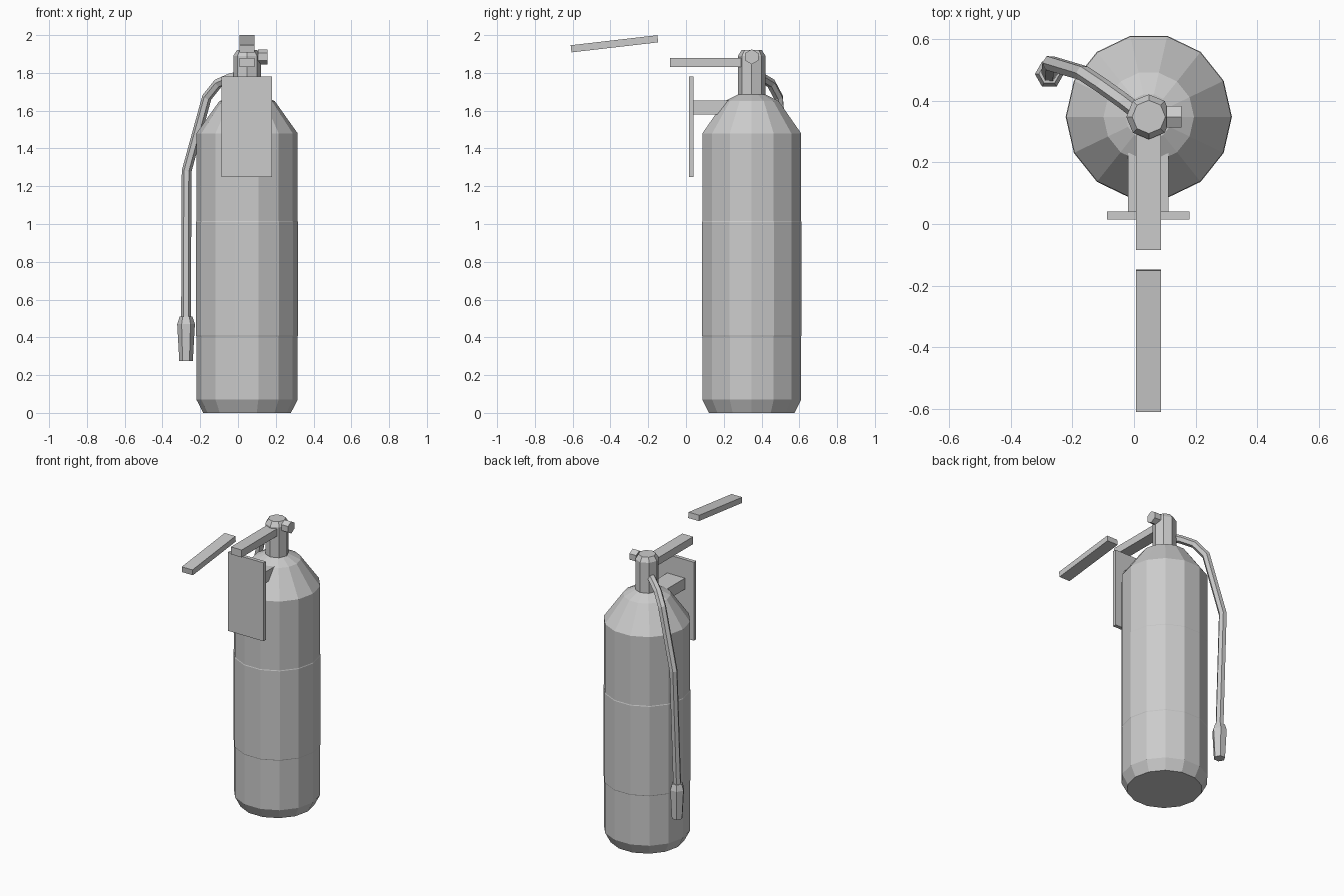
import bpy, bmesh, math
from mathutils import Matrix, Vector

default = bpy.data.objects.get("Cube")
if default:
    bpy.data.objects.remove(default, do_unlink=True)

GREY = (0.6, 0.6, 0.6, 1)
grey = bpy.data.materials.new("light grey")
grey.diffuse_color = GREY
grey.use_nodes = True
grey.node_tree.nodes["Principled BSDF"].inputs["Base Color"].default_value = GREY

CX, CY = 0.048, 0.348  # axis of the tank


def add_mesh(name, bm):
    bmesh.ops.recalc_face_normals(bm, faces=bm.faces)
    mesh = bpy.data.meshes.new(name)
    bm.to_mesh(mesh)
    bm.free()
    mesh.materials.append(grey)
    obj = bpy.data.objects.new(name, mesh)
    bpy.context.collection.objects.link(obj)
    return obj


def lathe(name, profile, sides, origin, tilt=Matrix()):
    """Capped solid from (radius, height) rings."""
    bm = bmesh.new()
    rings = []
    for r, h in profile:
        angles = [math.tau * i / sides for i in range(sides)]
        rings.append([bm.verts.new((r * math.cos(a), r * math.sin(a), h)) for a in angles])
    for low, high in zip(rings, rings[1:]):
        for i in range(sides):
            j = (i + 1) % sides
            bm.faces.new((low[i], low[j], high[j], high[i]))
    bm.faces.new(rings[0][::-1])
    bm.faces.new(rings[-1])
    bm.transform(Matrix.Translation(origin) @ tilt)
    return add_mesh(name, bm)


def box(name, low, high, pitch=0):
    low, high = Vector(low), Vector(high)
    bm = bmesh.new()
    bmesh.ops.create_cube(bm, size=1)
    bm.transform(Matrix.Translation((low + high) / 2)
                 @ Matrix.Rotation(math.radians(pitch), 4, 'X')
                 @ Matrix.Diagonal((*(high - low), 1)))
    return add_mesh(name, bm)


# Tank with chamfered foot, sloped shoulder and shallow crown
lathe("tank", [(0.232, 0), (0.268, 0.07), (0.268, 0.405), (0.27, 0.41), (0.27, 1.01),
               (0.268, 1.015), (0.268, 1.48), (0.147, 1.65), (0.075, 1.685)], 14, (CX, CY, 0))

# Valve and side gauge
lathe("valve_neck", [(0.073, 1.67), (0.073, 1.89), (0.054, 1.92)], 8, (CX, CY, 0))
sideways = Matrix.Rotation(math.pi / 2, 4, 'Y')
lathe("gauge_stem", [(0.022, 0), (0.022, 0.07)], 6, (CX, CY, 1.885), sideways)
lathe("gauge", [(0.04, 0), (0.04, 0.05)], 6, (0.105, CY, 1.885), sideways)

# Carrying handle and raised squeeze lever
box("carry_handle", (0.007, -0.085, 1.83), (0.087, 0.29, 1.88))
box("squeeze_lever", (0.007, -0.61, 1.935), (0.087, -0.148, 1.973), 6.6)

# Wall bracket
box("bracket_plate", (-0.087, 0.015, 1.25), (0.18, 0.04, 1.78))
box("bracket_arm", (-0.02, 0.035, 1.58), (0.112, 0.23, 1.655))

# Hose swept along its path
path = [(0.01, 0.365, 1.785), (-0.035, 0.40, 1.775), (-0.105, 0.45, 1.745),
        (-0.165, 0.49, 1.67), (-0.272, 0.522, 1.28), (-0.275, 0.487, 0.49)]
curve = bpy.data.curves.new("hose_path", 'CURVE')
curve.dimensions = '3D'
curve.bevel_depth = 0.026
curve.bevel_resolution = 1
curve.use_fill_caps = True
spline = curve.splines.new('POLY')
spline.points.add(len(path) - 1)
for point, co in zip(spline.points, path):
    point.co = (*co, 1)
guide = bpy.data.objects.new("hose_path", curve)
bpy.context.collection.objects.link(guide)
depsgraph = bpy.context.evaluated_depsgraph_get()
hose_mesh = bpy.data.meshes.new_from_object(guide.evaluated_get(depsgraph))
bpy.data.objects.remove(guide, do_unlink=True)
bm = bmesh.new()
bm.from_mesh(hose_mesh)
bpy.data.meshes.remove(hose_mesh)
for face in bm.faces:
    face.smooth = False
add_mesh("hose", bm)

# Nozzle
lathe("nozzle", [(0.036, 0.275), (0.047, 0.47), (0.034, 0.51)], 6, (-0.275, 0.487, 0))
